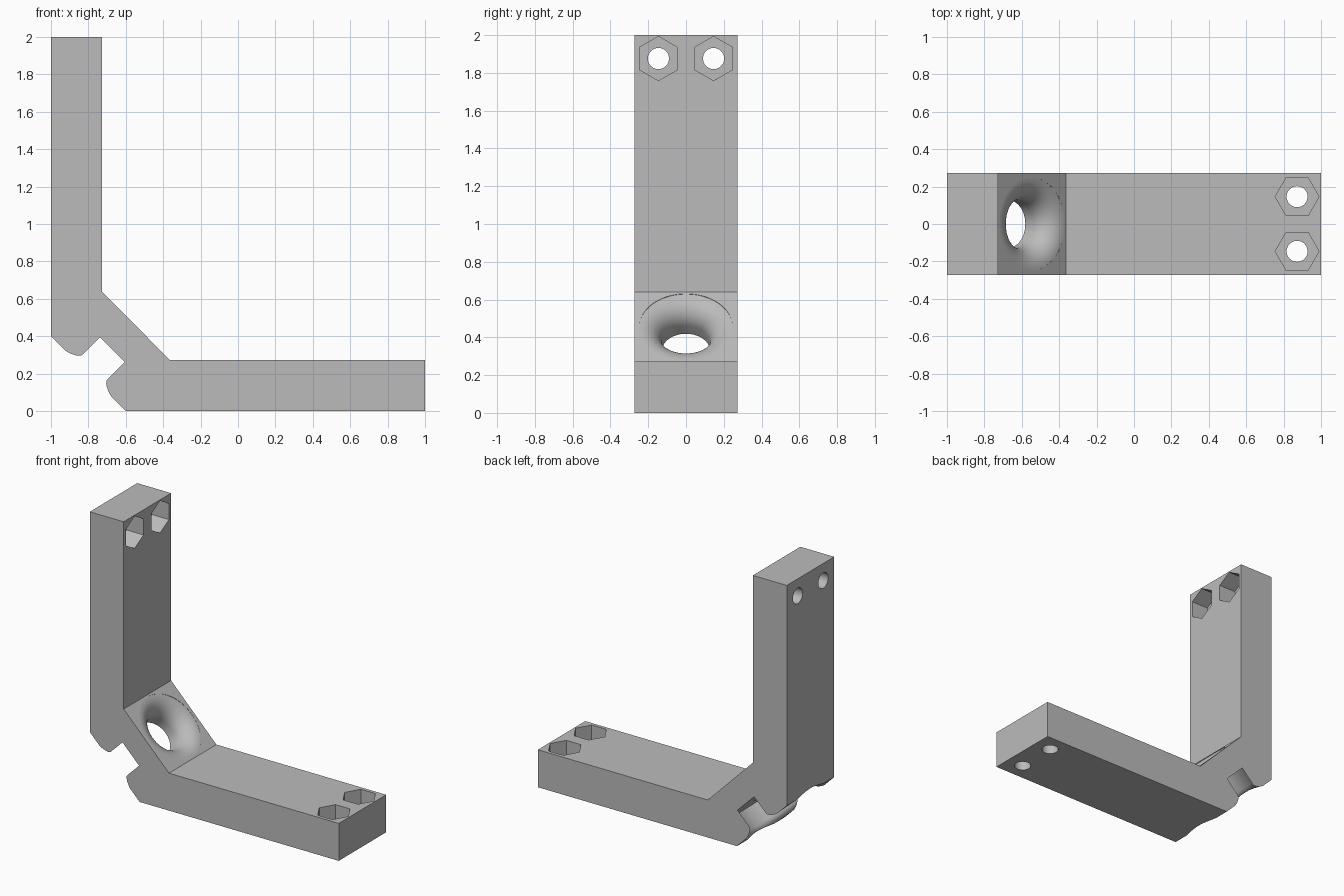
import bpy, bmesh, math
from mathutils import Matrix, Vector

cube = bpy.data.objects.get("Cube")
if cube:
    bpy.data.objects.remove(cube, do_unlink=True)

HALF = 0.272      # half of the bracket's width
ARM = 0.272       # arm thickness
POCKET = 0.135    # nut pocket depth

grey = bpy.data.materials.new("plain grey")
grey.use_nodes = True
colour = (0.5, 0.5, 0.5, 1)
grey.diffuse_color = colour
grey.node_tree.nodes["Principled BSDF"].inputs["Base Color"].default_value = colour


def finish(name, bm):
    bmesh.ops.recalc_face_normals(bm, faces=bm.faces)
    mesh = bpy.data.meshes.new(name)
    bm.to_mesh(mesh)
    bm.free()
    mesh.materials.append(grey)
    obj = bpy.data.objects.new(name, mesh)
    bpy.context.collection.objects.link(obj)
    return obj


def prism(name, sides, radius, start, end, turn=0):
    """Straight cutter between two points."""
    start, end = Vector(start), Vector(end)
    axis = end - start
    place = (Matrix.Translation((start + end) / 2)
             @ axis.to_track_quat('Z', 'Y').to_matrix().to_4x4()
             @ Matrix.Rotation(turn, 4, 'Z'))
    bm = bmesh.new()
    bmesh.ops.create_cone(bm, cap_ends=True, segments=sides, radius1=radius,
                          radius2=radius, depth=axis.length, matrix=place)
    return finish(name, bm)


def spun(name, profile, origin, axis, steps=96):
    """Closed cutter turned from (radius, depth) points."""
    bm = bmesh.new()
    verts = [bm.verts.new((r, 0, d)) for r, d in profile]
    edges = [bm.edges.new(pair) for pair in zip(verts, verts[1:])]
    bmesh.ops.spin(bm, geom=verts + edges, cent=(0, 0, 0), axis=(0, 0, 1),
                   angle=math.tau, steps=steps)
    bmesh.ops.remove_doubles(bm, verts=bm.verts, dist=1e-5)
    quat = Vector(axis).to_track_quat('Z', 'Y')
    bm.transform(Matrix.Translation(origin) @ quat.to_matrix().to_4x4())
    return finish(name, bm)


# Bracket: two arms joined by a diagonal corner
outline = [(-1, 2), (ARM - 1, 2), (ARM - 1, 0.64), (-0.364, ARM), (1, ARM),
           (1, 0), (-0.6, 0), (-1, 0.4)]
bm = bmesh.new()
face = bm.faces.new([bm.verts.new((x, -HALF, z)) for x, z in outline])
side = bmesh.ops.extrude_face_region(bm, geom=[face])["geom"]
bmesh.ops.translate(bm, vec=(0, 2 * HALF, 0),
                    verts=[v for v in side if isinstance(v, bmesh.types.BMVert)])
bracket = finish("corner_bracket", bm)

# Corner hole: rounded mouth, narrow throat, wide rounded counterbore
throat, mouth, bore, lip = 0.127, 0.12, 0.288, 0.052
floor, bottom = 0.177, 0.362
profile = [(0, -0.1), (throat + mouth, -0.1)]
for i in range(13):
    a = i / 12 * math.pi / 2
    profile.append((throat + mouth * (1 - math.sin(a)), mouth * (1 - math.cos(a))))
profile += [(throat, floor), (bore, floor)]
for i in range(9):
    a = i / 8 * math.pi / 2
    profile.append((bore + lip * (1 - math.cos(a)), bottom - lip * (1 - math.sin(a))))
profile += [(bore + lip, bottom + 0.1), (0, bottom + 0.1)]
cutters = [spun("corner_hole_cutter", profile, (-0.546, 0, 0.454), (-1, 0, -1))]

# Bolt holes and hexagonal nut pockets at both arm ends
for y in (-0.146, 0.146):
    inner = ARM - 1
    cutters += [
        prism("upright_bolt_cutter", 48, 0.056, (-1.1, y, 1.876), (-0.6, y, 1.876)),
        prism("upright_nut_cutter", 6, 0.117, (inner - POCKET, y, 1.876),
              (inner + 0.1, y, 1.876)),
        prism("base_bolt_cutter", 48, 0.056, (0.872, y, -0.1), (0.872, y, 0.4)),
        prism("base_nut_cutter", 6, 0.117, (0.872, y, ARM - POCKET),
              (0.872, y, ARM + 0.1), math.pi / 2),
    ]

# Turn each hexagon so its points lie along the arm
for cutter in cutters:
    if "nut" in cutter.name:
        along = 2 if "upright" in cutter.name else 0
        values = [v.co[along] for v in cutter.data.vertices]
        if max(values) - min(values) < 0.22:
            axis = 'X' if along == 2 else 'Z'
            centre = sum((v.co for v in cutter.data.vertices), Vector()) / 12
            cutter.data.transform(Matrix.Translation(centre)
                                  @ Matrix.Rotation(math.pi / 6, 4, axis)
                                  @ Matrix.Translation(-centre))

bpy.context.view_layer.objects.active = bracket
for cutter in cutters:
    cutter.hide_render = True
    mod = bracket.modifiers.new(cutter.name, 'BOOLEAN')
    mod.operation = 'DIFFERENCE'
    mod.solver = 'EXACT'
    mod.object = cutter
    bpy.ops.object.modifier_apply(modifier=mod.name)
for cutter in cutters:
    bpy.data.objects.remove(cutter, do_unlink=True)

bpy.ops.object.select_all(action='DESELECT')
bracket.select_set(True)
bpy.ops.object.shade_smooth_by_angle(angle=math.radians(30))
